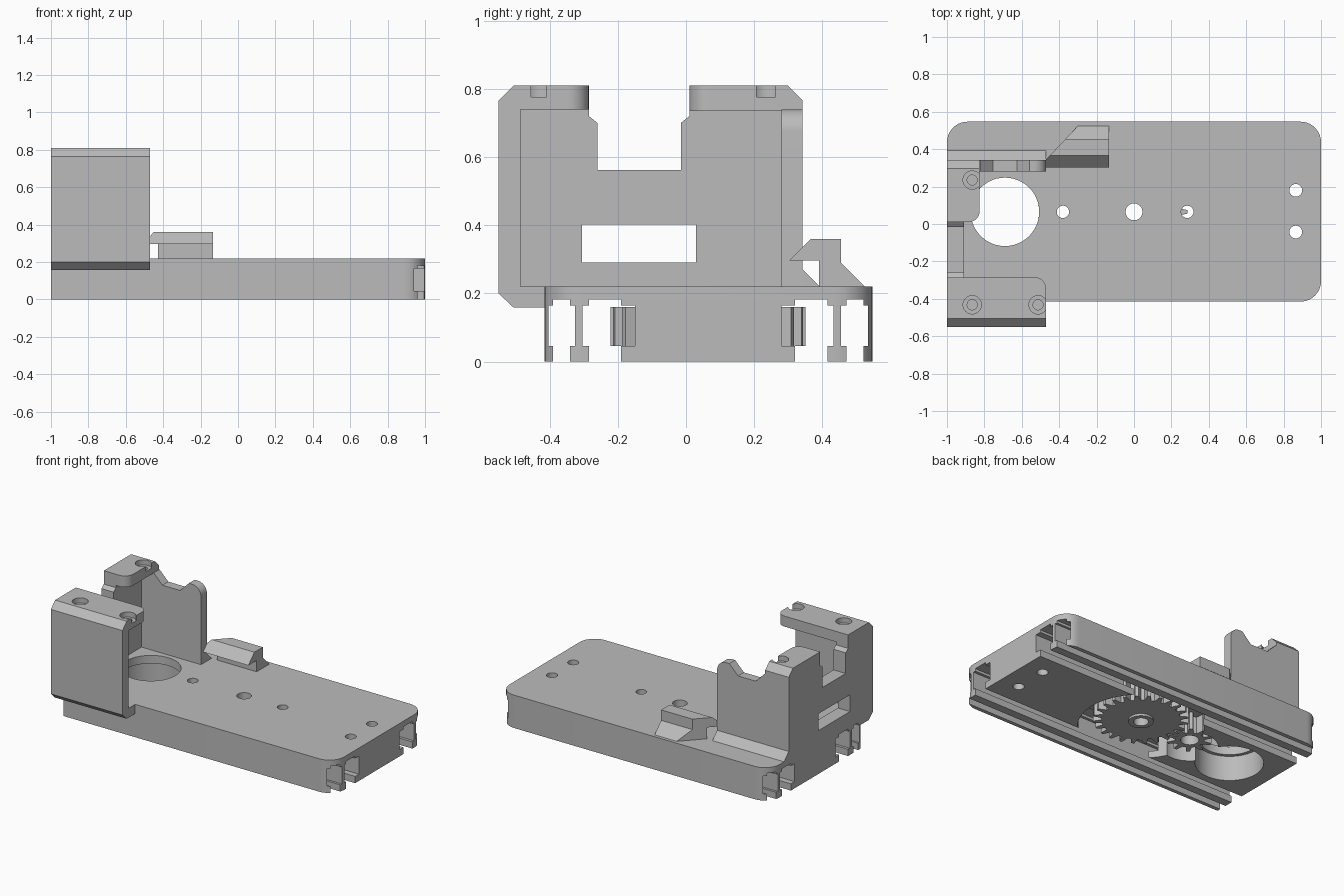
import bpy, bmesh
from math import pi, cos, sin, radians
from mathutils import Vector

if "Cube" in bpy.data.objects:
    bpy.data.objects.remove(bpy.data.objects["Cube"])

grey = bpy.data.materials.new("plain grey")
grey.use_nodes = True
COLOUR = (0.5, 0.5, 0.5, 1)
grey.diffuse_color = COLOUR
grey.node_tree.nodes["Principled BSDF"].inputs["Base Color"].default_value = COLOUR

MID = 0.065          # y of the base's own centre line
LEFT = -1.0


def prism(name, pts, axis, lo, hi):
    """Extrude a 2D outline along an axis."""
    place = {"x": lambda a, b, d: (d, a, b),
             "y": lambda a, b, d: (a, d, b),
             "z": lambda a, b, d: (a, b, d)}[axis]
    bm = bmesh.new()
    low = [bm.verts.new(place(a, b, lo)) for a, b in pts]
    high = [bm.verts.new(place(a, b, hi)) for a, b in pts]
    bm.faces.new(low)
    bm.faces.new(high)
    for i in range(len(pts)):
        j = (i + 1) % len(pts)
        bm.faces.new((low[i], low[j], high[j], high[i]))
    bmesh.ops.recalc_face_normals(bm, faces=bm.faces)
    mesh = bpy.data.meshes.new(name)
    bm.to_mesh(mesh)
    bm.free()
    mesh.materials.append(grey)
    obj = bpy.data.objects.new(name, mesh)
    bpy.context.collection.objects.link(obj)
    return obj


def fillet(corners, steps=10):
    """Outline from (a, b, radius) square corners."""
    out = []
    for i, (a, b, r) in enumerate(corners):
        p = Vector((a, b))
        if r == 0:
            out.append((a, b))
            continue
        u = (Vector(corners[i - 1][:2]) - p).normalized()
        v = (Vector(corners[(i + 1) % len(corners)][:2]) - p).normalized()
        c = p + r * (u + v)
        for k in range(steps + 1):
            t = k / steps * pi / 2
            out.append(tuple(c - r * (v * cos(t) + u * sin(t))))
    return out


def rect(a0, a1, b0, b1):
    return [(a0, b0), (a1, b0), (a1, b1), (a0, b1)]


def circle(x, y, r, n=48, limit=9):
    return [(x + r * cos(2 * pi * i / n),
             y + max(-limit, min(limit, r * sin(2 * pi * i / n)))) for i in range(n)]


def combine(target, other, how):
    """Boolean the other object into the target and discard it."""
    mod = target.modifiers.new("bool", "BOOLEAN")
    mod.operation, mod.solver, mod.object = how, "EXACT", other
    bpy.context.view_layer.objects.active = target
    bpy.ops.object.modifier_apply(modifier=mod.name)
    bpy.data.objects.remove(other)


def cut(target, *args):
    combine(target, prism("cutter", *args), "DIFFERENCE")


def add(target, *args):
    combine(target, prism("piece", *args), "UNION")


# Base tray
base = prism("base", fillet([(LEFT, -0.415, 0), (1, -0.415, 0.11),
                             (1, 0.547, 0.11), (LEFT, 0.547, 0.11)]), "z", 0, 0.22)

# T-shaped rail slots, mirrored about the centre line
for s in (-1, 1):
    for neck, wide in (((0.405, 0.455), (0.39, 0.468)),
                       ((0.255, 0.35), (0.215, 0.368))):
        for span, z0, z1 in ((neck, -0.1, 0.182), (wide, 0.045, 0.165)):
            y0, y1 = sorted(MID + s * v for v in span)
            cut(base, rect(y0, y1, z0, z1), "x", -1.2, 1.2)

# Gear and motor pockets underneath
for x, r in ((0, 0.38), (-0.38, 0.17), (-0.69, 0.205)):
    cut(base, circle(x, MID, r, 64, 0.258), "z", -0.1, 0.166)

# Holes through the deck
for x, y, r in ((-0.69, MID, 0.183), (-0.38, MID, 0.033), (0, MID, 0.045),
                (0.285, MID, 0.033), (0.865, 0.18, 0.034), (0.865, -0.043, 0.034)):
    cut(base, circle(x, y, r), "z", -0.1, 0.4)

# Tower: end wall with top notch
tower = prism("tower", [(-0.5, 0.2), (0.3, 0.2), (0.3, 0.76), (0.01, 0.76), (0.01, 0.72),
                        (-0.015, 0.7), (-0.015, 0.562), (-0.26, 0.562), (-0.26, 0.7),
                        (-0.285, 0.72), (-0.285, 0.76), (-0.5, 0.76)], "x", LEFT, -0.91)
# Front slab and its top plate
add(tower, [(-0.505, 0.81), (-0.45, 0.81), (-0.45, 0.74), (-0.485, 0.74), (-0.485, 0.22),
            (-0.41, 0.22), (-0.41, 0.158), (-0.505, 0.158), (-0.55, 0.2), (-0.55, 0.765)],
    "x", LEFT, -0.47)
add(tower, fillet([(LEFT, -0.5, 0), (-0.47, -0.5, 0),
                   (-0.47, -0.285, 0.06), (LEFT, -0.285, 0)]), "z", 0.74, 0.81)
# Back slab with a saddle in its top edge
saddle = fillet([(LEFT, 0.2, 0), (-0.47, 0.2, 0), (-0.47, 0.74, 0.065), (-0.56, 0.74, 0),
                 (-0.625, 0.675, 0), (-0.755, 0.675, 0), (-0.82, 0.74, 0), (LEFT, 0.74, 0)])
add(tower, saddle, "y", 0.28, 0.342)
add(tower, [(0.33, 0.21), (0.402, 0.21), (0.342, 0.27), (0.33, 0.27)], "x", LEFT, -0.47)
# Rear top plate, chamfered along its outer edge
add(tower, fillet([(LEFT, 0.01, 0), (-0.825, 0.01, 0.06),
                   (-0.825, 0.342, 0), (LEFT, 0.342, 0)]), "z", 0.735, 0.81)
cut(tower, [(0.297, 0.811), (0.343, 0.765), (0.4, 0.765), (0.4, 0.85), (0.297, 0.85)],
    "x", -1.1, -0.7)
# Window through the end wall
cut(tower, rect(-0.305, 0.03, 0.29, 0.402), "x", -1.1, -0.85)
# Counterbored screw holes
for x, y in ((-0.865, -0.432), (-0.513, -0.432), (-0.865, 0.235)):
    cut(tower, circle(x, y, 0.049, 32), "z", 0.776, 0.9)
    cut(tower, circle(x, y, 0.027, 32), "z", 0.72, 0.9)

# Hooked cable clip with a slanted end
clip = prism("clip", [(0.302, 0.296), (0.366, 0.36), (0.455, 0.36), (0.455, 0.29), (0.53, 0.215),
                      (0.39, 0.215), (0.39, 0.296)], "x", -0.47, -0.135)
cut(clip, [(-0.48, 0.335), (-0.28, 0.545), (-0.28, 0.7), (-0.6, 0.7), (-0.6, 0.335)],
    "z", 0.1, 0.5)


def gear(name, x, teeth, tip, root, bore, phase):
    """Spur gear with trapezoid teeth."""
    step = 2 * pi / teeth
    pts = []
    for i in range(teeth):
        for f, r in ((-0.32, root), (-0.13, tip), (0.13, tip), (0.32, root)):
            a = (i + phase + f) * step
            pts.append((x + r * cos(a), MID + r * sin(a)))
    obj = prism(name, pts, "z", 0.045, 0.16)
    cut(obj, circle(x, MID, bore), "z", -0.1, 0.3)
    return obj


big_gear = gear("big_gear", 0, 24, 0.286, 0.236, 0.045, 0)
boss = prism("boss", circle(0, MID, 0.075), "z", 0.03, 0.06)
cut(boss, circle(0, MID, 0.045), "z", 0, 0.1)
combine(big_gear, boss, "UNION")
small_gear = gear("small_gear", -0.38, 10, 0.136, 0.088, 0.055, 0.5)

# Smooth the curved walls, keep the edges sharp
for obj in (base, tower, clip, big_gear, small_gear):
    bpy.ops.object.select_all(action="DESELECT")
    obj.select_set(True)
    bpy.context.view_layer.objects.active = obj
    bpy.ops.object.shade_smooth_by_angle(angle=radians(25))
